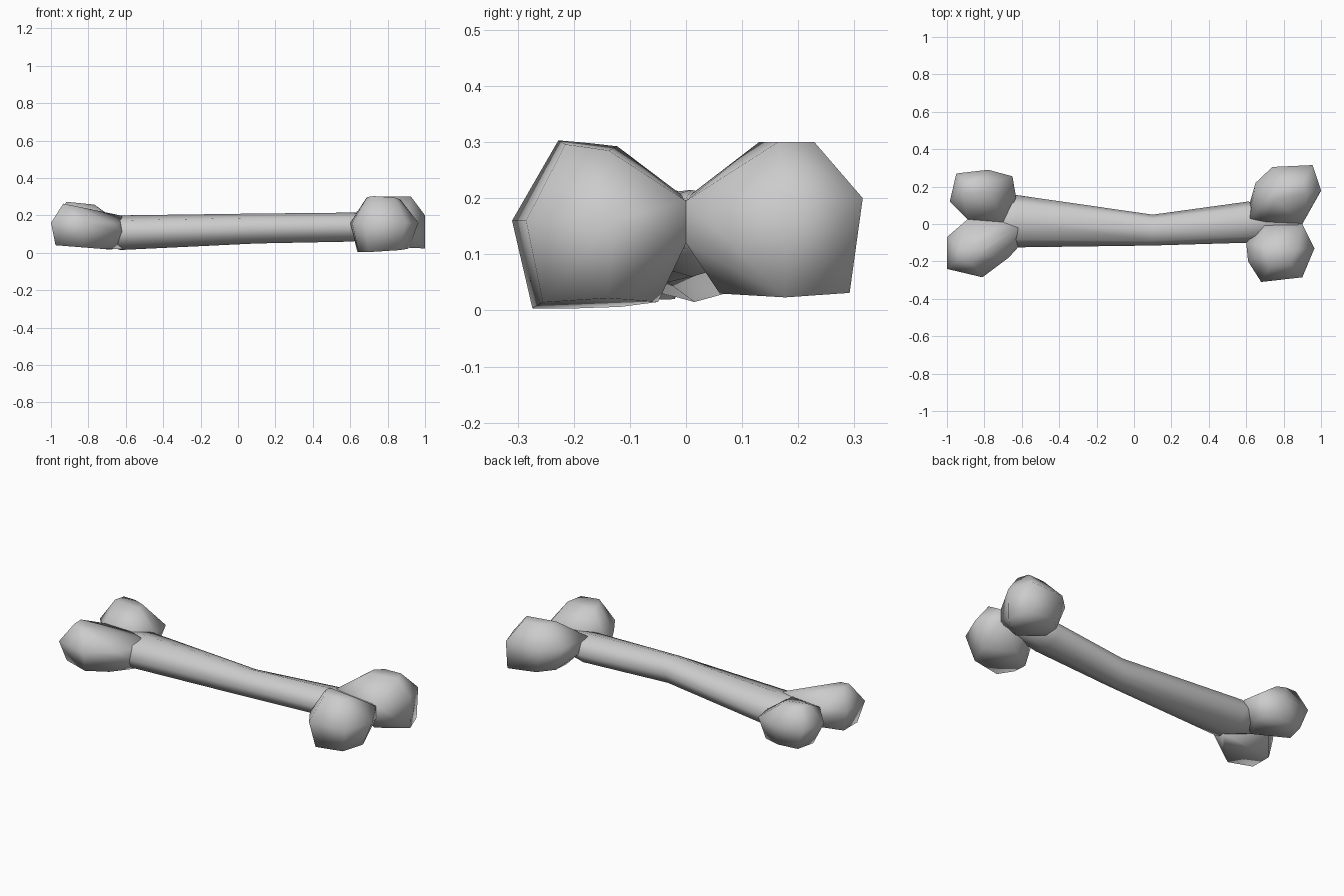
import bpy
import bmesh
from math import cos, sin, pi
from mathutils import Vector

cube = bpy.data.objects.get("Cube")
if cube:
    bpy.data.objects.remove(cube, do_unlink=True)

bone_grey = bpy.data.materials.new("bone_grey")
bone_grey.use_nodes = True
colour = (0.6, 0.6, 0.6, 1)
bone_grey.diffuse_color = colour
bone_grey.node_tree.nodes["Principled BSDF"].inputs["Base Color"].default_value = colour


def finish(name, bm):
    """Turn a bmesh into a smooth shaded grey object."""
    bmesh.ops.recalc_face_normals(bm, faces=bm.faces)
    for face in bm.faces:
        face.smooth = True
    mesh = bpy.data.meshes.new(name)
    bm.to_mesh(mesh)
    bm.free()
    mesh.materials.append(bone_grey)
    obj = bpy.data.objects.new(name, mesh)
    bpy.context.collection.objects.link(obj)
    return obj


def loft(name, sections, sides=8):
    """Skin oval rings along x, each given as x, y range and z range."""
    bm = bmesh.new()
    rings = []
    for x, y_min, y_max, z_min, z_max in sections:
        ring = []
        for i in range(sides):
            a = 2 * pi * i / sides
            y = (y_min + y_max + (y_max - y_min) * cos(a)) / 2
            z = (z_min + z_max + (z_max - z_min) * sin(a)) / 2
            ring.append(bm.verts.new((x, y, z)))
        rings.append(ring)
    for a, b in zip(rings, rings[1:]):
        for i in range(sides):
            j = (i + 1) % sides
            bm.faces.new((a[i], a[j], b[j], b[i]))
    bm.faces.new(rings[0])
    bm.faces.new(rings[-1])
    return finish(name, bm)


def knob(name, outline, neck, middle, top, bottom):
    """Faceted lump: plan outline at mid height, shrunken copies above and below,
    and neck points that join it to the shaft and to the other knob.
    top and bottom are height, scale, shift in x and y, and slope in x and y."""
    bm = bmesh.new()
    points = [Vector(p) for p in outline]
    centre = sum(points, Vector((0, 0))) / len(points)
    for z, scale, shift, slope in ((middle, 1, (0, 0), (0, 0)), top, bottom):
        for p in points:
            arm = (p - centre) * scale
            q = centre + arm + Vector(shift)
            bm.verts.new((q.x, q.y, z + arm.dot(Vector(slope))))
    for p in neck:
        bm.verts.new(p)
    hull = bmesh.ops.convex_hull(bm, input=bm.verts)
    spare = [g for g in hull["geom_interior"] if isinstance(g, bmesh.types.BMVert)]
    if spare:
        bmesh.ops.delete(bm, geom=spare, context="VERTS")
    return finish(name, bm)


# Shaft, narrowest off centre and tapering into the joints
loft("shaft", [
    (-0.86, -0.06, 0.09, 0.10, 0.195),
    (-0.63, -0.125, 0.155, 0.015, 0.20),
    (0.10, -0.115, 0.05, 0.05, 0.21),
    (0.61, -0.10, 0.12, 0.06, 0.215),
    (0.88, -0.06, 0.06, 0.11, 0.20),
])

# Knobs on the left end (+x)
left_joint = [(0.90, 0, 0.12), (0.90, 0, 0.195), (0.70, 0, 0.2)]
knob("left_back_knob",
     [(0.645, 0.11), (0.65, 0.22), (0.74, 0.305), (0.955, 0.315), (1.0, 0.18)],
     left_joint + [(0.62, 0.115, 0.14), (0.62, 0.03, 0.21), (0.85, 0.06, 0.03)],
     0.20,
     (0.30, 0.48, (0.03, -0.04), (0, 0)),
     (0.045, 0.85, (0.03, -0.01), (-0.12, 0.03)))
knob("left_front_knob",
     [(0.60, -0.10), (0.61, -0.20), (0.68, -0.31), (0.90, -0.285), (0.965, -0.13)],
     left_joint + [(0.75, -0.05, 0.015)],
     0.16,
     (0.295, 0.5, (0.01, 0.03), (-0.05, -0.12)),
     (0.01, 0.75, (0, 0.01), (0.06, 0.04)))

# Knobs on the right end (-x)
right_joint = [(-0.89, 0.025, 0.12), (-0.89, 0.025, 0.195), (-0.70, 0.01, 0.2)]
knob("right_front_knob",
     [(-1.0, -0.07), (-1.0, -0.24), (-0.81, -0.285), (-0.67, -0.18), (-0.63, -0.10)],
     right_joint + [(-0.62, -0.125, 0.11), (-0.62, -0.02, 0.198), (-0.62, -0.02, 0.02)],
     0.16,
     (0.25, 0.35, (-0.05, 0.01), (-0.2, 0)),
     (0.03, 0.75, (-0.02, 0.02), (-0.08, 0)))
knob("right_back_knob",
     [(-0.985, 0.12), (-0.95, 0.27), (-0.78, 0.29), (-0.65, 0.255), (-0.63, 0.14)],
     right_joint + [(-0.75, 0.05, 0.04)],
     0.16,
     (0.265, 0.42, (-0.04, -0.01), (-0.1, 0)),
     (0.04, 0.72, (0, 0), (0, 0)))
